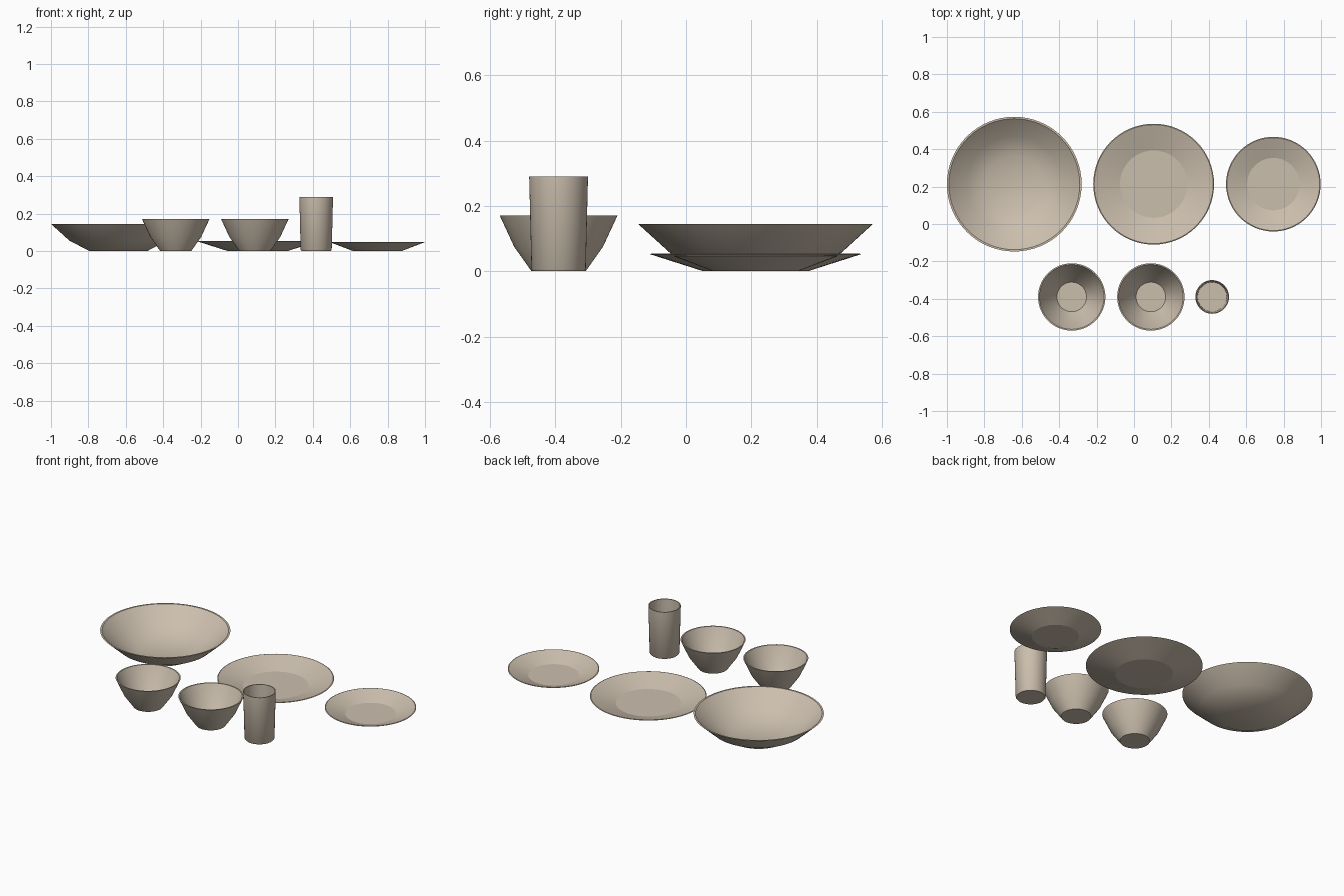
import bpy, bmesh, math

if "Cube" in bpy.data.objects:
    bpy.data.objects.remove(bpy.data.objects["Cube"])

SEGMENTS = 64

clay = bpy.data.materials.new("warm_beige_ceramic")
clay.diffuse_color = (0.60, 0.52, 0.42, 1)
clay.use_nodes = True
clay.node_tree.nodes["Principled BSDF"].inputs["Base Color"].default_value = clay.diffuse_color


def lathe(name, x, y, profile, angle):
    """Spin a closed (radius, z) profile; radius 0 points sit on the axis."""
    bm = bmesh.new()
    rings = []
    for r, z in profile:
        if r == 0:
            rings.append([bm.verts.new((0, 0, z))] * SEGMENTS)
        else:
            rings.append([bm.verts.new((r * math.cos(a), r * math.sin(a), z))
                          for a in (2 * math.pi * i / SEGMENTS for i in range(SEGMENTS))])
    for low, high in zip(rings, rings[1:]):
        for i in range(SEGMENTS):
            j = (i + 1) % SEGMENTS
            bm.faces.new(list(dict.fromkeys((low[i], low[j], high[j], high[i]))))
    bmesh.ops.recalc_face_normals(bm, faces=bm.faces)
    mesh = bpy.data.meshes.new(name)
    bm.to_mesh(mesh)
    bm.free()
    mesh.materials.append(clay)
    obj = bpy.data.objects.new(name, mesh)
    obj.location = (x, y, 0)
    bpy.context.collection.objects.link(obj)
    bpy.ops.object.select_all(action='DESELECT')
    obj.select_set(True)
    bpy.context.view_layer.objects.active = obj
    bpy.ops.object.shade_smooth_by_angle(angle=math.radians(angle))


# Large serving bowl
lathe("serving_bowl", -0.64, 0.213, [
    (0, 0), (0.155, 0), (0.262, 0.056), (0.36, 0.145),
    (0.350, 0.145), (0.256, 0.063), (0.152, 0.009), (0, 0.009)], 35)

# Dinner plate and side plate
lathe("dinner_plate", 0.105, 0.213, [
    (0, 0), (0.16, 0), (0.323, 0.052), (0.318, 0.054), (0.18, 0.010), (0, 0.010)], 15)
lathe("side_plate", 0.745, 0.213, [
    (0, 0), (0.13, 0), (0.253, 0.047), (0.248, 0.049), (0.14, 0.009), (0, 0.009)], 15)

# Pair of small bowls
for i, x in enumerate((-0.333, 0.09)):
    lathe(f"small_bowl_{i + 1}", x, -0.39, [
        (0, 0), (0.083, 0), (0.136, 0.075), (0.18, 0.17),
        (0.173, 0.17), (0.129, 0.077), (0.079, 0.009), (0, 0.009)], 35)

# Tumbler
lathe("tumbler", 0.418, -0.39, [
    (0, 0), (0.078, 0), (0.083, 0.006), (0.09, 0.29),
    (0.085, 0.29), (0.078, 0.01), (0, 0.01)], 40)
